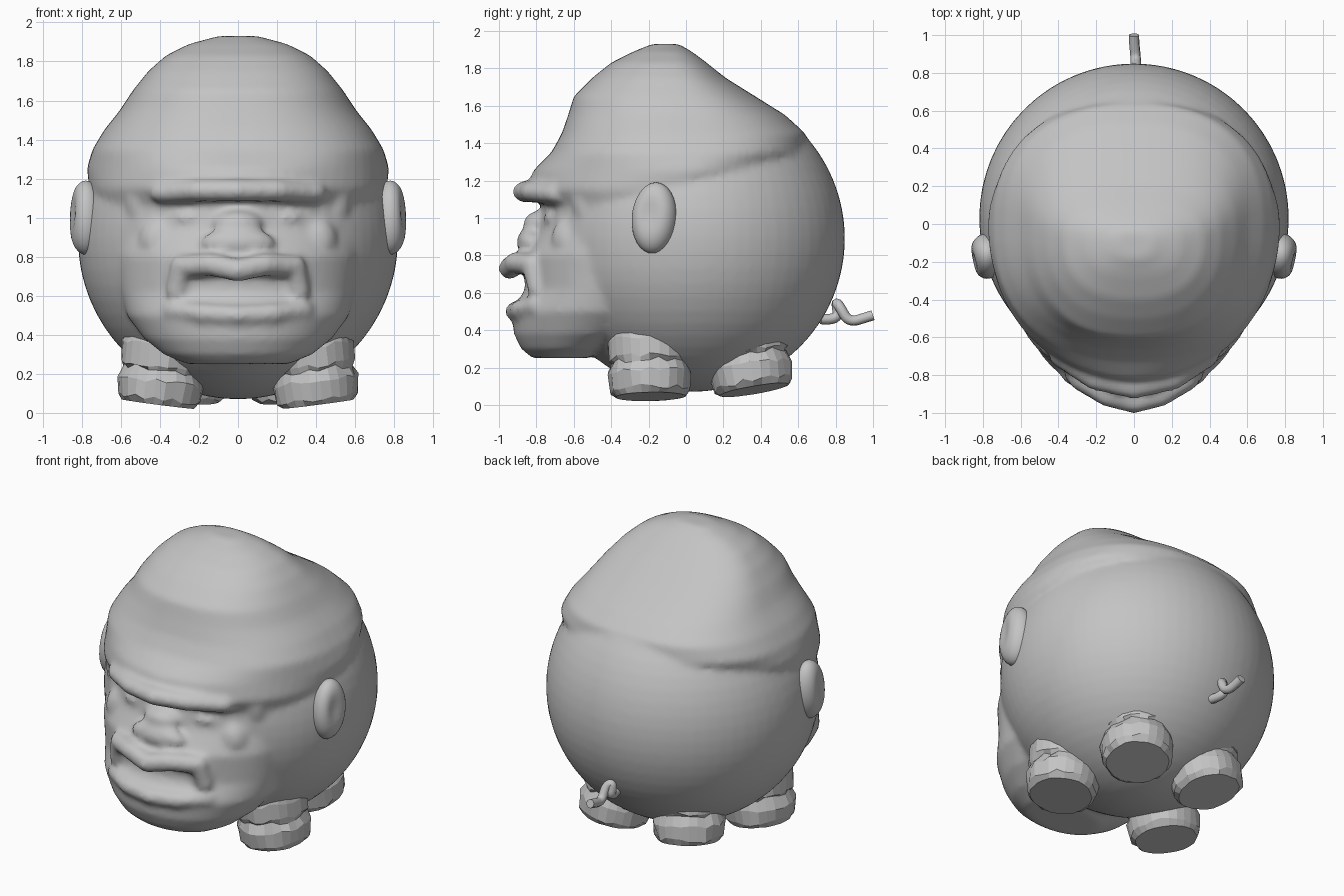
import bpy, bmesh, math, random
from mathutils import Matrix, Vector

random.seed(4)
cube = bpy.data.objects.get("Cube")
if cube:
    bpy.data.objects.remove(cube)

grey = bpy.data.materials.new("stone_grey")
grey.use_nodes = True
grey.diffuse_color = (0.55, 0.55, 0.55, 1)
grey.node_tree.nodes["Principled BSDF"].inputs["Base Color"].default_value = (0.55, 0.55, 0.55, 1)


def finish(bm, name, smooth):
    bmesh.ops.recalc_face_normals(bm, faces=bm.faces)
    for f in bm.faces:
        f.smooth = smooth
    mesh = bpy.data.meshes.new(name)
    bm.to_mesh(mesh)
    bm.free()
    mesh.materials.append(grey)
    obj = bpy.data.objects.new(name, mesh)
    bpy.context.collection.objects.link(obj)
    return obj


def loft(bm, rings):
    """Skin closed rings of points and cap both ends."""
    rows = [[bm.verts.new(p) for p in ring] for ring in rings]
    n = len(rows[0])
    for a, b in zip(rows, rows[1:]):
        for i in range(n):
            j = (i + 1) % n
            bm.faces.new((a[i], a[j], b[j], b[i]))
    bm.faces.new(rows[0][::-1])
    bm.faces.new(rows[-1])


def ellipsoid(bm, centre, radii, segs=24):
    m = Matrix.Translation(centre) @ Matrix.Diagonal((*radii, 1))
    return bmesh.ops.create_uvsphere(bm, u_segments=segs, v_segments=segs // 2, radius=1, matrix=m)["verts"]


def ridge(bm, points, r, flat=1.0, steps=7):
    """Mirrored fleshy ridge laid as a chain of beads."""
    for a, b in zip(points, points[1:]):
        for k in range(steps + 1):
            p = Vector(a).lerp(Vector(b), k / steps)
            for s in (-1, 1):
                ellipsoid(bm, (s * p.x, p.y, p.z), (r, r, r * flat), 12)


# Round body and heavy domed head, fused into one skin
bm = bmesh.new()
ellipsoid(bm, (0, 0.03, 0.89), (0.82, 0.82, 0.82), 64)

# height, half width, y of widest point, front y, back y
head = [(0.25, .26, -.66, -.82, -.52), (0.30, .38, -.60, -.88, -.42), (0.38, .48, -.52, -.92, -.2),
        (0.5, .57, -.45, -.93, 0), (0.62, .60, -.42, -.86, .3), (0.8, .64, -.35, -.87, .3),
        (0.92, .66, -.28, -.80, .4), (1.03, .70, -.2, -.75, .4), (1.15, .76, -.08, -.84, .5),
        (1.25, .775, 0, -.82, .6), (1.35, .745, 0, -.72, .65), (1.45, .685, 0, -.665, .64),
        (1.55, .605, 0, -.63, .53), (1.65, .54, -.03, -.60, .37), (1.75, .46, -.06, -.50, .21),
        (1.83, .37, -.08, -.40, .11), (1.89, .25, -.09, -.28, .03), (1.93, .10, -.1, -.18, -.04)]


def head_ring(z, w, yc, yf, yb, n=64):
    ring = []
    power = 2 / (2.4 if z > 1.3 else 2.0)
    for i in range(n):
        a = math.tau * i / n
        c, s = math.cos(a), math.sin(a)
        x = w * math.copysign(abs(c) ** power, c)
        y = yc + abs(s) ** power * ((yb - yc) if s > 0 else (yf - yc))
        ring.append((x, y, z))
    return ring


loft(bm, [head_ring(*r) for r in head])

# Brow, nose, lips, cheeks
ridge(bm, [(0, -.855, 1.14), (.2, -.81, 1.14), (.38, -.69, 1.13)], .075, .8)
ellipsoid(bm, (0, -.77, .97), (.13, .1, .07))
ellipsoid(bm, (0, -.83, .87), (.19, .075, .08))
ridge(bm, [(0, -.945, .73), (.14, -.91, .76), (.29, -.82, .75), (.31, -.79, .62)], .06)
ridge(bm, [(0, -.91, .50), (.18, -.88, .51), (.33, -.79, .53)], .06, .9)
for s in (-1, 1):
    ellipsoid(bm, (s * .24, -.70, 1.00), (.09, .06, .035))
    ellipsoid(bm, (s * .40, -.62, .88), (.11, .1, .13))
    ellipsoid(bm, (s * .50, -.52, 1.1), (.08, .09, .18))
skin = finish(bm, "body_and_head", True)
mod = skin.modifiers.new("fuse", "REMESH")
mod.mode = "VOXEL"
mod.voxel_size = 0.02
mod.use_smooth_shade = True
mod = skin.modifiers.new("soften", "SMOOTH")
mod.iterations = 5
mod.factor = 0.5

# Ears with a hollow toward the front
for s, side in ((1, "left"), (-1, "right")):
    bm = bmesh.new()
    for v in ellipsoid(bm, (.78, -.17, 1.0), (.095, .12, .19), 32):
        d = ((v.co.y + .2) / .06) ** 2 + ((v.co.z - 1.02) / .1) ** 2
        if v.co.x > .78:
            v.co.x -= .035 * math.exp(-d)
        v.co.y += .05 * (v.co.z - 1.0)
        v.co.x *= s
    finish(bm, side + "_ear", True)


# Shaggy stub legs, tilted outward, in two tiers of fur
def leg(name, foot, axis, s):
    bm = bmesh.new()
    rot = Vector((0, 0, 1)).rotation_difference(Vector(axis).normalized())
    tiers = [(0, .185), (.03, .21), (.12, .222), (.18, .20), (.20, .215), (.30, .222), (.37, .205), (.40, .16)]
    rings = []
    n = 26
    for h, r in tiers:
        ring = []
        for i in range(n):
            a = math.tau * i / n
            rr = r * random.uniform(.97, 1.03)
            dz = 0 if h == 0 else random.uniform(-.014, .014)
            p = Vector(foot) + rot @ Vector((rr * math.cos(a), rr * math.sin(a), h + dz))
            ring.append((s * p.x, p.y, p.z))
        rings.append(ring)
    loft(bm, rings)
    finish(bm, name, False)


for s, side in ((1, "left"), (-1, "right")):
    leg(side + "_front_leg", (.41, -.19, .045), (-.13, -.02, 1), s)
    leg(side + "_back_leg", (.28, .365, .08), (-.12, -.17, 1), s)

# Curled tail
curve = bpy.data.curves.new("tail", "CURVE")
curve.dimensions = "3D"
curve.bevel_depth = .028
curve.bevel_resolution = 2
curve.use_fill_caps = True
path = [(0, .72, .46), (-.02, .82, .45), (-.03, .80, .55), (.01, .82, .53), (.01, .87, .44), (0, .97, .47), (0, 1.0, .48)]
spline = curve.splines.new("NURBS")
spline.points.add(len(path) - 1)
for pt, co in zip(spline.points, path):
    pt.co = (*co, 1)
spline.use_endpoint_u = True
spline.order_u = 3
curve.materials.append(grey)
tail = bpy.data.objects.new("tail", curve)
bpy.context.collection.objects.link(tail)
